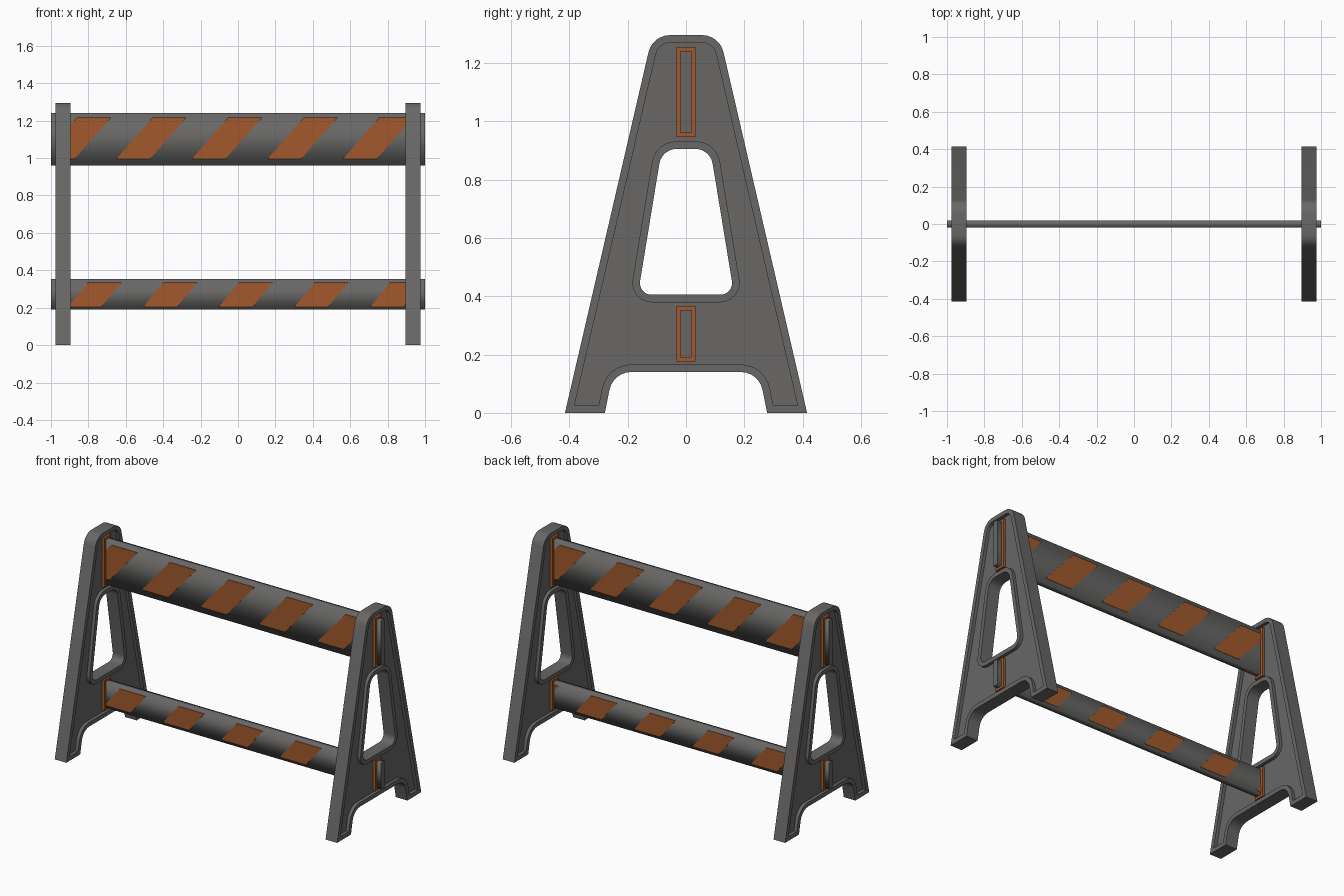
import bpy, bmesh, math
from mathutils import Vector, Matrix

cube = bpy.data.objects.get("Cube")
if cube:
    bpy.data.objects.remove(cube, do_unlink=True)


def material(name, rgb):
    m = bpy.data.materials.new(name)
    m.use_nodes = True
    m.diffuse_color = (*rgb, 1)
    bsdf = m.node_tree.nodes["Principled BSDF"]
    bsdf.inputs["Base Color"].default_value = (*rgb, 1)
    bsdf.inputs["Roughness"].default_value = 0.7
    return m


GREY = material("plastic grey", (0.14, 0.137, 0.134))
ORANGE = material("warning orange", (0.36, 0.1, 0.025))


def add_object(name, mesh, mat, location=(0, 0, 0)):
    obj = bpy.data.objects.new(name, mesh)
    bpy.context.collection.objects.link(obj)
    obj.location = location
    if not mesh.materials:
        mesh.materials.append(mat)
    return obj


def mirrored(half):
    """Closed counter-clockwise outline from its right half (y, z, radius)."""
    return half + [(-y, z, r) for y, z, r in reversed(half)]


def outline(corners, inset=0.0, steps=6):
    """Inset a corner polygon, then round each corner with an arc."""
    n = len(corners)
    pts = [Vector(c[:2]) for c in corners]
    moved, radii = [], []
    for i, p in enumerate(pts):
        a = (p - pts[i - 1]).normalized()
        b = (pts[(i + 1) % n] - p).normalized()
        na, nb = Vector((-a.y, a.x)), Vector((-b.y, b.x))
        moved.append(p + (na + nb) * inset / (1 + na.dot(nb)))
        turn = 1 if a.x * b.y - a.y * b.x > 0 else -1
        r = corners[i][2]
        radii.append(max(r - turn * inset, 0.005) if r else 0)
    result = []
    for i, p in enumerate(moved):
        a = (moved[i - 1] - p).normalized()
        b = (moved[(i + 1) % n] - p).normalized()
        if not radii[i]:
            result.append(p)
            continue
        half = a.angle(b) / 2
        tangent = radii[i] / math.tan(half)
        centre = p + (a + b).normalized() * radii[i] / math.sin(half)
        start, end = p + a * tangent - centre, p + b * tangent - centre
        sweep = start.angle_signed(end)
        for k in range(steps + 1):
            t = -sweep * k / steps
            result.append(centre + Matrix.Rotation(t, 2) @ start)
    return result


def plate(name, loops, thickness):
    """Solid plate across x from flat (y, z) loops; inner loops are holes."""
    curve = bpy.data.curves.new(name, "CURVE")
    curve.dimensions = "2D"
    curve.fill_mode = "BOTH"
    curve.extrude = thickness / 2
    for loop in loops:
        spline = curve.splines.new("POLY")
        spline.points.add(len(loop) - 1)
        for point, co in zip(spline.points, loop):
            point.co = (co[0], co[1], 0, 1)
        spline.use_cyclic_u = True
    temp = bpy.data.objects.new(name, curve)
    bpy.context.collection.objects.link(temp)
    graph = bpy.context.evaluated_depsgraph_get()
    mesh = bpy.data.meshes.new_from_object(temp.evaluated_get(graph))
    bpy.data.objects.remove(temp, do_unlink=True)
    mesh.materials.clear()
    bm = bmesh.new()
    bm.from_mesh(mesh)
    bmesh.ops.remove_doubles(bm, verts=bm.verts, dist=1e-5)
    bm.transform(Matrix(((0, 0, 1, 0), (1, 0, 0, 0), (0, 1, 0, 0), (0, 0, 0, 1))))
    bmesh.ops.recalc_face_normals(bm, faces=bm.faces)
    bm.to_mesh(mesh)
    bm.free()
    return mesh


def rectangle(half_width, low, high):
    return outline(mirrored([(half_width, low, 0), (half_width, high, 0)]))


# End frames: thin web, raised rims and orange slot collars
LEG_X, RIM = 0.935, 0.026
body = mirrored([(0.25, 0.14, 0.075), (0.278, 0, 0), (0.415, 0, 0), (0.115, 1.295, 0.075)])
window = mirrored([(0.165, 0.405, 0.04), (0.083, 0.905, 0.06)])
parts = {
    "leg_web": (plate("leg_web", [outline(body, RIM / 2), outline(window, -RIM / 2)], 0.04), GREY),
    "leg_outer_rim": (plate("leg_outer_rim", [outline(body), outline(body, RIM)], 0.08), GREY),
    "leg_window_rim": (plate("leg_window_rim", [outline(window, -RIM), outline(window)], 0.08), GREY),
}
boards = {"upper": (0.96, 1.24), "lower": (0.19, 0.353)}
for label, (low, high) in boards.items():
    name = label + "_slot_collar"
    loops = [rectangle(0.033, low - 0.014, high + 0.014), rectangle(0.0175, low, high)]
    parts[name] = (plate(name, loops, 0.072), ORANGE)
smooth = []
for side, sign in (("left", 1), ("right", -1)):
    for name, (mesh, mat) in parts.items():
        smooth.append(add_object(f"{side}_{name}", mesh, mat, (sign * LEG_X, 0, 0)))

# Horizontal boards
BOARD_Y = 0.018
for label, (low, high) in boards.items():
    add_object(label + "_board", plate(label + "_board", [rectangle(BOARD_Y, low, high)], 2.0), GREY)


def stripes(name, first, low, high, slant, back):
    """Row of slanted plates, trimmed where the board enters the frames."""
    bm = bmesh.new()
    for i in range(-1, 6):
        x = first + i * 0.404
        quad = [(x, low), (x + 0.18, low), (x + 0.18 + slant, high), (x + slant, high)]
        bm.faces.new([bm.verts.new((px, -BOARD_Y - 0.0015, pz)) for px, pz in quad])
    for sign in (1, -1):
        bmesh.ops.bisect_plane(bm, geom=bm.verts[:] + bm.edges[:] + bm.faces[:],
                               plane_co=(sign * LEG_X, 0, 0), plane_no=(sign, 0, 0),
                               clear_outer=True)
    grown = bmesh.ops.extrude_face_region(bm, geom=bm.faces[:])["geom"]
    for v in grown:
        if isinstance(v, bmesh.types.BMVert):
            v.co.y += 0.002
    bmesh.ops.recalc_face_normals(bm, faces=bm.faces)
    if back:
        bm.transform(Matrix.Rotation(math.pi, 4, "Z"))
    mesh = bpy.data.meshes.new(name)
    bm.to_mesh(mesh)
    bm.free()
    add_object(name, mesh, ORANGE)


# Painted stripes on both faces of each board
stripes("upper_front_stripes", -1.055, 0.995, 1.217, 0.195, False)
stripes("upper_back_stripes", -1.055, 0.995, 1.217, 0.195, True)
stripes("lower_front_stripes", -0.91, 0.205, 0.335, 0.108, False)
stripes("lower_back_stripes", -0.75, 0.205, 0.335, 0.108, True)

# Smooth the rounded corners of the frames
bpy.ops.object.select_all(action="DESELECT")
for obj in smooth:
    obj.select_set(True)
bpy.context.view_layer.objects.active = smooth[0]
bpy.ops.object.shade_smooth_by_angle(angle=math.radians(30))
